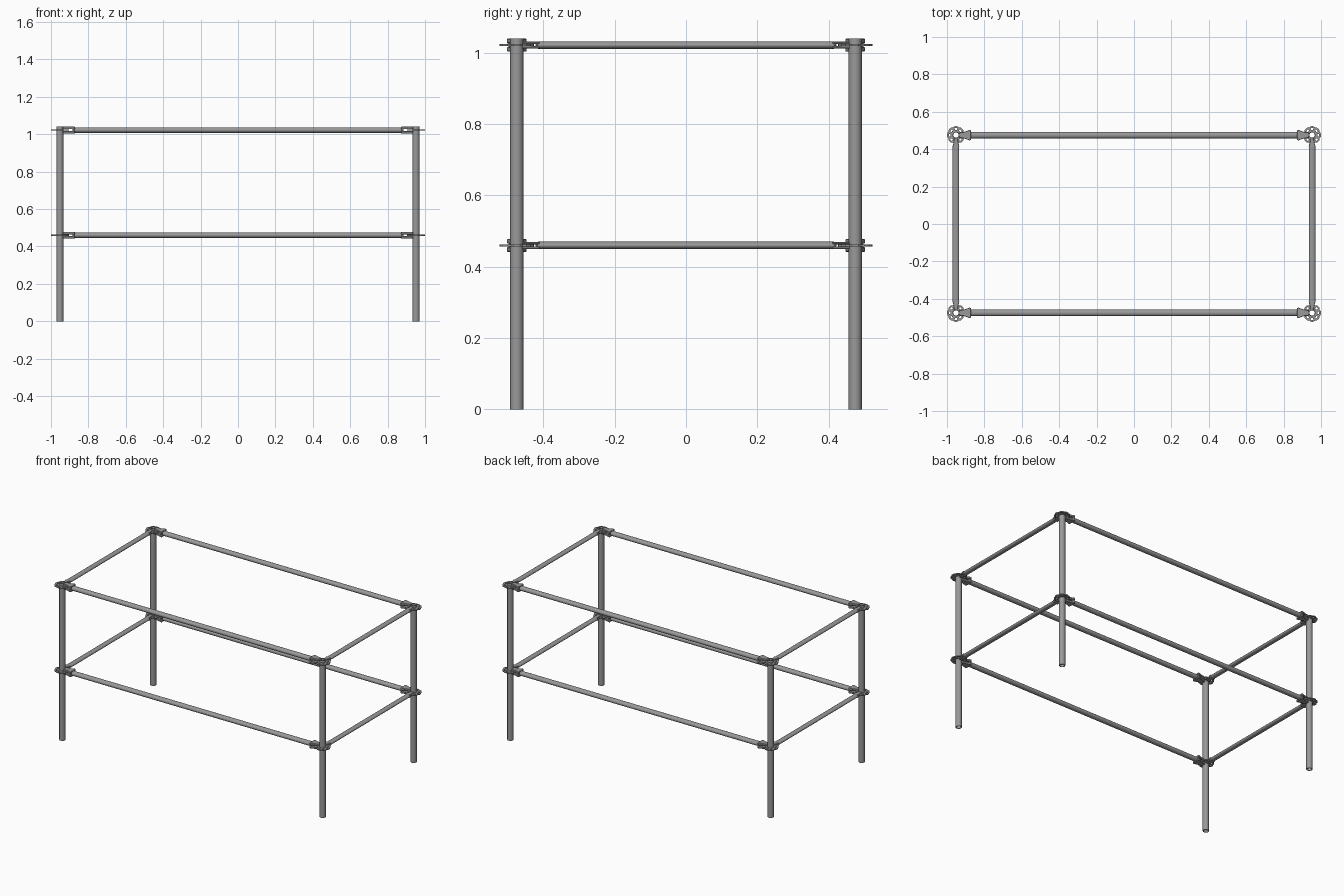
import bpy, bmesh
from math import sin, cos, pi
from mathutils import Matrix, Vector

cube = bpy.data.objects.get("Cube")
if cube:
    bpy.data.objects.remove(cube)

steel = bpy.data.materials.new("galvanised_steel")
steel.use_nodes = True
GREY = (0.32, 0.32, 0.32, 1)
steel.diffuse_color = GREY
steel.node_tree.nodes["Principled BSDF"].inputs["Base Color"].default_value = GREY

PX, PY = 0.952, 0.475
HEIGHT = 1.04
LEVELS = {"lower": 0.46, "upper": 1.022}
SIDES = {"left": 1, "right": -1}
ENDS = {"front": -1, "back": 1}


def finish(name, bm, smooth=True):
    bmesh.ops.recalc_face_normals(bm, faces=bm.faces)
    mesh = bpy.data.meshes.new(name)
    bm.to_mesh(mesh)
    bm.free()
    mesh.materials.append(steel)
    obj = bpy.data.objects.new(name, mesh)
    bpy.context.collection.objects.link(obj)
    if smooth:
        bpy.ops.object.select_all(action="DESELECT")
        obj.select_set(True)
        bpy.context.view_layer.objects.active = obj
        bpy.ops.object.shade_smooth_by_angle()
    return obj


def ring_of(bm, radius, z, n):
    return [bm.verts.new((radius * cos(2 * pi * i / n), radius * sin(2 * pi * i / n), z))
            for i in range(n)]


def bridge(bm, a, b):
    n = len(a)
    return [bm.faces.new((a[i], a[(i + 1) % n], b[(i + 1) % n], b[i])) for i in range(n)]


def prism(bm, plan, z0, z1):
    """Extrude a plan outline between two heights."""
    low = [bm.verts.new((x, y, z0)) for x, y in plan]
    high = [bm.verts.new((x, y, z1)) for x, y in plan]
    bm.faces.new(low)
    bm.faces.new(high)
    bridge(bm, low, high)


# Hollow standing posts
def post(name, x, y):
    bm = bmesh.new()
    loops = [ring_of(bm, r, z, 24) for r, z in
             ((0.0185, 0), (0.0185, HEIGHT), (0.0145, HEIGHT), (0.0145, 0))]
    for i in range(4):
        bridge(bm, loops[i], loops[(i + 1) % 4])
    bmesh.ops.translate(bm, verts=bm.verts, vec=(x, y, 0))
    finish(name, bm)


# Thin slotted connector plate with a lobed rim
def rosette(name, x, y, z):
    bm = bmesh.new()
    n = 32
    rings = [ring_of(bm, r, 0, n) for r in (0.018, 0.029, 0.038, 0.048)]
    for i, v in enumerate(rings[-1]):
        if i % 4 == 2:
            v.co *= 0.91
    for a, b in zip(rings, rings[1:]):
        faces = bridge(bm, a, b)
        if a is rings[1]:
            slots = [f for i, f in enumerate(faces) if i % 4 in (0, 3)]
    bmesh.ops.delete(bm, geom=slots, context="FACES_ONLY")
    bmesh.ops.translate(bm, verts=bm.verts, vec=(x, y, z))
    obj = finish(name, bm, smooth=False)
    mod = obj.modifiers.new("thickness", "SOLIDIFY")
    mod.thickness = 0.006
    mod.offset = 0


# Forked wedge head, pointing from the post along local +x
def ledger_head(name, matrix):
    bm = bmesh.new()
    half = [(0.017, 0.014), (0.045, 0.018), (0.073, 0.028), (0.08, 0.026)]
    plan = half + [(x, -y) for x, y in reversed(half)]
    back = [(0.066, 0.023), (0.078, 0.023), (0.078, -0.023), (0.066, -0.023)]
    prism(bm, plan, 0.005, 0.018)
    prism(bm, plan, -0.018, -0.005)
    prism(bm, back, -0.006, 0.006)
    bmesh.ops.transform(bm, matrix=matrix, verts=bm.verts)
    obj = finish(name, bm, smooth=False)
    mod = obj.modifiers.new("chamfer", "BEVEL")
    mod.width = 0.002
    mod.segments = 1


# Horizontal tube with a slightly flattened section
def ledger(name, matrix, length, ry, rz):
    bm = bmesh.new()
    bmesh.ops.create_cone(bm, cap_ends=True, segments=20, radius1=1, radius2=1, depth=length)
    turn = Matrix.Rotation(pi / 2, 4, "Y")
    bmesh.ops.transform(bm, matrix=matrix @ Matrix.Diagonal((1, ry, rz, 1)) @ turn,
                        verts=bm.verts)
    finish(name, bm)


for side, sx in SIDES.items():
    for end, sy in ENDS.items():
        post(f"{end}_{side}_post", sx * PX, sy * PY)

for level, z in LEVELS.items():
    for side, sx in SIDES.items():
        for end, sy in ENDS.items():
            corner = Matrix.Translation((sx * PX, sy * PY, z))
            tag = f"{level}_{end}_{side}"
            rosette(f"{tag}_rosette", sx * PX, sy * PY, z)
            ledger_head(f"{tag}_long_head", corner @ Matrix.Diagonal((-sx, 1, 1, 1)))
            ledger_head(f"{tag}_short_head",
                        corner @ Matrix.Rotation(-sy * pi / 2, 4, "Z")
                        @ Matrix.Diagonal((0.8, 0.64, 0.56, 1)))
    # Long ledgers run along x, short ones along y
    for end, sy in ENDS.items():
        ledger(f"{level}_{end}_ledger", Matrix.Translation((0, sy * PY, z)),
               2 * PX - 0.15, 0.0175, 0.0145)
    for side, sx in SIDES.items():
        ledger(f"{level}_{side}_ledger",
               Matrix.Translation((sx * PX, 0, z)) @ Matrix.Rotation(pi / 2, 4, "Z"),
               2 * PY - 0.12, 0.0175, 0.0105)
